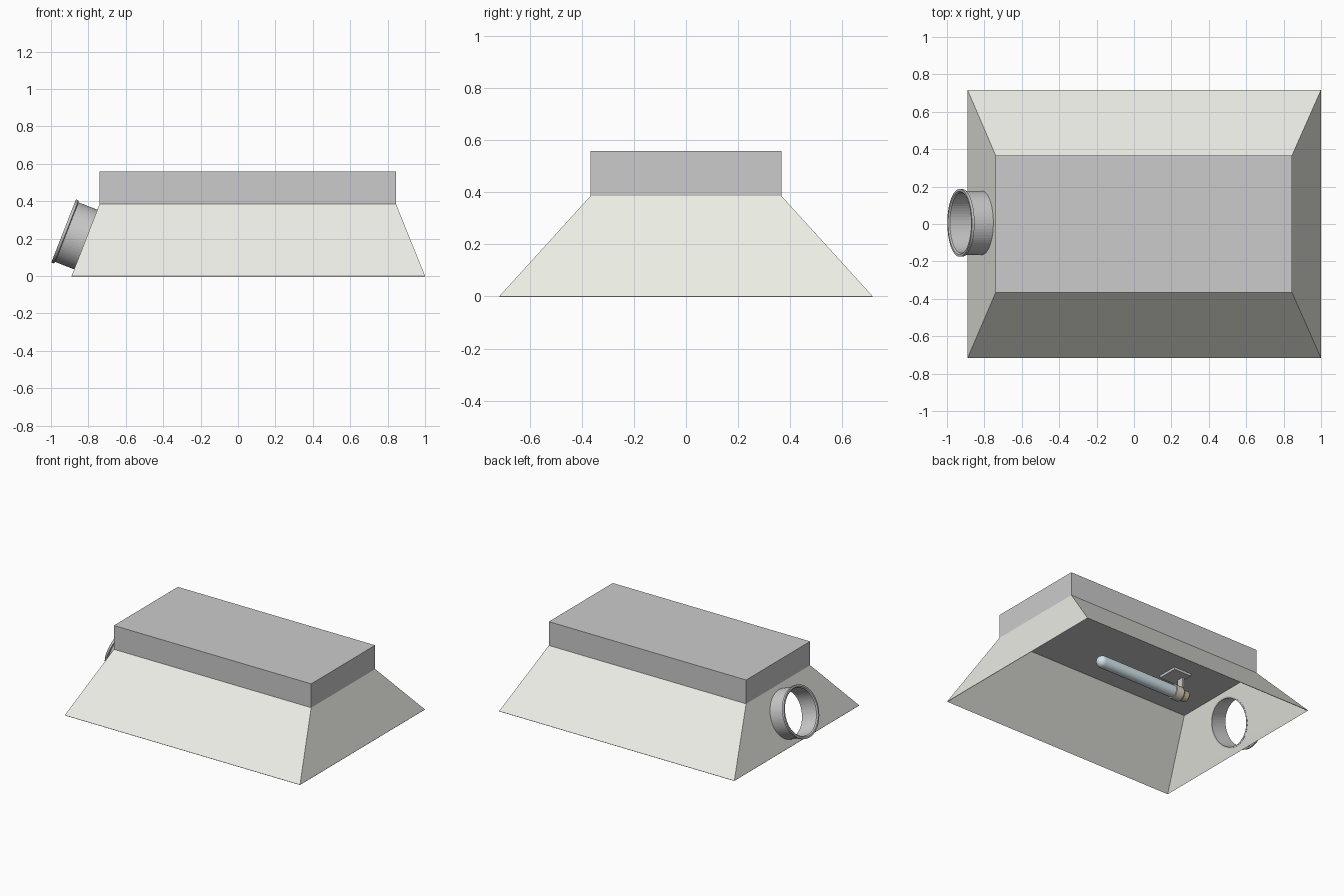
import bpy, bmesh, math
from mathutils import Vector, Matrix

if "Cube" in bpy.data.objects:
    bpy.data.objects.remove(bpy.data.objects["Cube"])

def material(name, rgb):
    m = bpy.data.materials.new(name)
    m.diffuse_color = (*rgb, 1)
    m.use_nodes = True
    m.node_tree.nodes["Principled BSDF"].inputs["Base Color"].default_value = m.diffuse_color
    return m

def finish(bm, name, mat=None):
    me = bpy.data.meshes.new(name)
    bm.to_mesh(me)
    bm.free()
    ob = bpy.data.objects.new(name, me)
    bpy.context.collection.objects.link(ob)
    if mat:
        me.materials.append(mat)
    return ob

def box(name, lo, hi, mat=None):
    lo, hi = Vector(lo), Vector(hi)
    bm = bmesh.new()
    bmesh.ops.create_cube(bm, size=1, matrix=Matrix.Translation((lo + hi) / 2)
                          @ Matrix.Diagonal((*(hi - lo), 1)))
    return finish(bm, name, mat)

def lathe(name, profile, origin, axis, n, mat=None, closed=False, smooth=False):
    """Spin (radius, distance) points about an axis."""
    rot = Vector(axis).to_track_quat('Z', 'Y').to_matrix().to_4x4()
    frame = Matrix.Translation(origin) @ rot
    bm = bmesh.new()
    rings = [[bm.verts.new(frame @ Vector((r * math.cos(2 * math.pi * i / n),
                                           r * math.sin(2 * math.pi * i / n), t)))
              for i in range(n)] for r, t in profile]
    pairs = list(zip(rings, rings[1:]))
    if closed:
        pairs.append((rings[-1], rings[0]))
    for a, b in pairs:
        for i in range(n):
            j = (i + 1) % n
            bm.faces.new((a[i], a[j], b[j], b[i]))
    if not closed:
        bm.faces.new(rings[0])
        bm.faces.new(rings[-1])
    bmesh.ops.remove_doubles(bm, verts=bm.verts[:], dist=1e-5)
    bmesh.ops.recalc_face_normals(bm, faces=bm.faces[:])
    ob = finish(bm, name, mat)
    if smooth:
        bpy.ops.object.select_all(action='DESELECT')
        ob.select_set(True)
        bpy.context.view_layer.objects.active = ob
        bpy.ops.object.shade_smooth_by_angle(angle=math.radians(40))
    return ob

white = material("hood_white", (0.85, 0.86, 0.79))
glass = material("bulb_glass", (0.66, 0.78, 0.84))
ceramic = material("socket_ceramic", (0.72, 0.66, 0.55))
brass = material("contact_brass", (0.62, 0.52, 0.36))

X0, X1, Y = -0.89, 1.0, 0.717          # lower rim
TX0, TX1, TY, TZ = -0.74, 0.845, 0.367, 0.385   # upper rim
SLOPE = Vector((TX0 - X0, 0, TZ)).normalized()
OUT = Vector((-SLOPE.z, 0, SLOPE.x))
HOLE = Vector((X0 + (TX0 - X0) * 0.195 / TZ, 0.006, 0.195))

# Sloped reflector hood, with a round opening in its left wall
bm = bmesh.new()
low = [bm.verts.new(p) for p in ((X0, -Y, 0), (X1, -Y, 0), (X1, Y, 0), (X0, Y, 0))]
top = [bm.verts.new(p) for p in ((TX0, -TY, TZ), (TX1, -TY, TZ), (TX1, TY, TZ), (TX0, TY, TZ))]
for i in range(3):
    bm.faces.new((low[i], low[i + 1], top[i + 1], top[i]))
N, R = 64, 0.168
ring = [bm.verts.new(HOLE + R * (math.cos(2 * math.pi * i / N) * Vector((0, 1, 0))
                                 + math.sin(2 * math.pi * i / N) * SLOPE)) for i in range(N)]
edges = [bm.edges.new((ring[i], ring[(i + 1) % N])) for i in range(N)]
edges += [bm.edges.new((low[0], low[3])), bm.edges.new((top[0], top[3]))]
edges += [bm.edges.get((low[i], top[i])) for i in (0, 3)]
bmesh.ops.triangle_fill(bm, use_beauty=True, edges=edges, normal=OUT)
bmesh.ops.recalc_face_normals(bm, faces=bm.faces[:])
bm.faces.ensure_lookup_table()
if bm.faces[0].normal.y > 0:
    bmesh.ops.reverse_faces(bm, faces=bm.faces[:])
hood = finish(bm, "reflector_hood", white)
sheet = hood.modifiers.new("sheet", 'SOLIDIFY')
sheet.thickness, sheet.offset = 0.004, -1

# Upper housing, whose underside is the ceiling of the hood
box("housing", (TX0, -TY, TZ), (TX1, TY, 0.558))

# Duct collar with a raised bead at its mouth
lathe("duct_collar", [(0.161, -0.005), (0.171, -0.005), (0.171, 0.108), (0.181, 0.112),
                      (0.181, 0.127), (0.169, 0.127), (0.161, 0.120)],
      HOLE, OUT, 64, closed=True)

# Lamp: round-ended tube, socket and end contact along x
LX = Vector((1, 0, 0))
LAMP = Vector((0, 0.006, 0.25))
r = 0.042
dome = [(r * math.cos(a * math.pi / 16), 0.275 + r * math.sin(a * math.pi / 16)) for a in range(8)]
lathe("lamp_tube", [(r, -0.33)] + dome + [(0.002, 0.275 + r)], LAMP, LX, 32, glass, smooth=True)
lathe("lamp_socket", [(0.036, -0.40), (0.05, -0.385), (0.05, -0.325)], LAMP, LX, 32, ceramic, smooth=True)
lathe("lamp_contact", [(0.03, -0.445), (0.038, -0.437), (0.038, -0.40)], LAMP, LX, 32, brass, smooth=True)

# Mounting bracket: ceiling plate, hanging leg
box("bracket_plate", (-0.42, -0.07, 0.367), (-0.28, 0.08, TZ))
box("bracket_leg", (-0.40, -0.02, 0.25), (-0.388, 0.032, 0.37))
